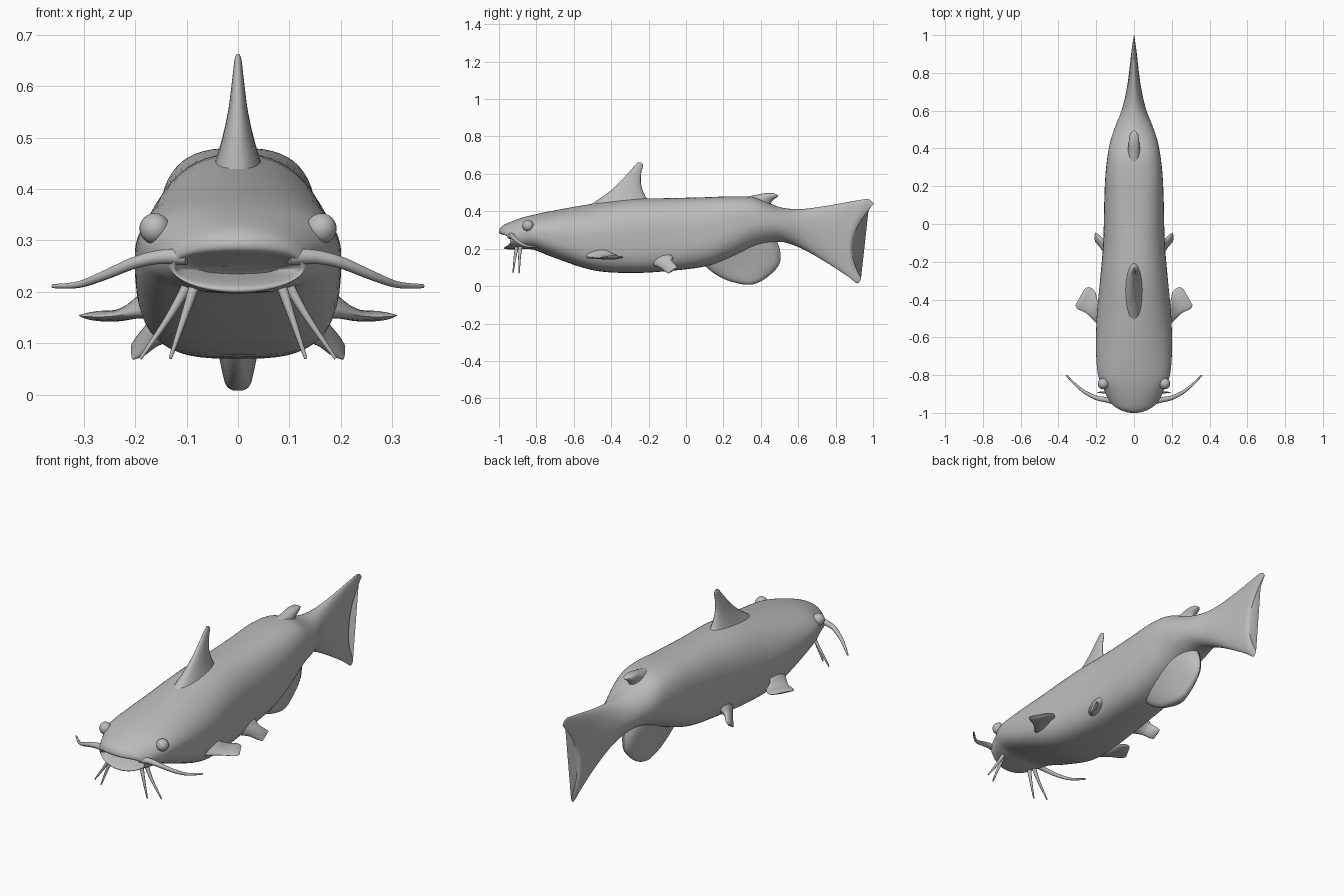
import bpy, bmesh, math
from mathutils import Vector

cube = bpy.data.objects.get("Cube")
if cube:
    bpy.data.objects.remove(cube, do_unlink=True)

SKIN = (0.5, 0.5, 0.5, 1)
skin = bpy.data.materials.new("grey skin")
skin.use_nodes = True
skin.diffuse_color = SKIN
skin.node_tree.nodes["Principled BSDF"].inputs["Base Color"].default_value = SKIN


def smooth_rows(rows, steps):
    """Catmull-Rom interpolation through rows of numbers."""
    out = []
    last = len(rows) - 1
    for i in range(last):
        quad = [rows[max(i - 1, 0)], rows[i], rows[i + 1], rows[min(i + 2, last)]]
        for s in range(steps):
            t = s / steps
            out.append([b + t / 2 * (c - a + t * (2*a - 5*b + 4*c - d + t * (3*(b - c) + d - a)))
                        for a, b, c, d in zip(*quad)])
    out.append(list(rows[-1]))
    return out


def finish(name, bm, mirrored):
    bmesh.ops.recalc_face_normals(bm, faces=bm.faces)
    mesh = bpy.data.meshes.new(name)
    bm.to_mesh(mesh)
    bm.free()
    obj = bpy.data.objects.new(name, mesh)
    bpy.context.collection.objects.link(obj)
    mesh.materials.append(skin)
    if mirrored:
        obj.modifiers.new("mirror", "MIRROR")
    bpy.ops.object.select_all(action="DESELECT")
    obj.select_set(True)
    bpy.context.view_layer.objects.active = obj
    bpy.ops.object.shade_smooth_by_angle(angle=math.radians(50))
    return obj


def loft(name, rings, mirrored=False):
    """Skin a list of closed rings and cap both ends."""
    bm = bmesh.new()
    loops = [[bm.verts.new(p) for p in ring] for ring in rings]
    n = len(loops[0])
    for a, b in zip(loops, loops[1:]):
        for i in range(n):
            j = (i + 1) % n
            bm.faces.new((a[i], a[j], b[j], b[i]))
    bm.faces.new(loops[0])
    bm.faces.new(loops[-1])
    return finish(name, bm, mirrored)


def angles(n):
    return [2 * math.pi * i / n for i in range(n)]


def fin(name, stations, normal, mirrored=False):
    """Stations: leading point, trailing point, half thickness."""
    normal = Vector(normal).normalized()
    rows = smooth_rows([(*lead, *trail, thick) for lead, trail, thick in stations], 5)
    rings = []
    for r in rows:
        lead, trail = Vector(r[:3]), Vector(r[3:6])
        mid, half = (lead + trail) / 2, (lead - trail) / 2
        rings.append([mid + half * math.cos(a) + normal * r[6] * math.sin(a) for a in angles(20)])
    return loft(name, rings, mirrored)


def barbel(name, points, root, tip):
    path = [Vector(p) for p in smooth_rows(points, 6)]
    rings = []
    for i, p in enumerate(path):
        ahead = path[min(i + 1, len(path) - 1)] - path[max(i - 1, 0)]
        turn = ahead.to_track_quat("Z", "Y")
        r = root + (tip - root) * i / (len(path) - 1)
        rings.append([p + turn @ Vector((r * math.cos(a), r * math.sin(a), 0)) for a in angles(10)])
    return loft(name, rings, True)


# Body with mouth pocket and forked tail:
# y, top, bottom, half width, roundness above, roundness below
BODY = [
    (-.90, .25, .235, .07, 2.5, 2),
    (-.95, .27, .222, .11, 2.5, 2),
    (-.982, .28, .21, .122, 2.5, 2),
    (-.985, .30, .2, .13, 2.3, 2),
    (-.965, .325, .197, .14, 2, 2),
    (-.9, .355, .197, .16, 2, 2.5),
    (-.82, .38, .195, .187, 2, 2.7),
    (-.7, .405, .15, .2, 2, 3),
    (-.5, .44, .085, .198, 2, 3.5),
    (-.3, .465, .07, .18, 2.2, 3.5),
    (-.1, .47, .08, .163, 2.4, 3.3),
    (.1, .475, .105, .158, 2.6, 3),
    (.25, .48, .155, .152, 2.8, 2.5),
    (.36, .475, .2, .14, 2.6, 2),
    (.44, .445, .228, .125, 2.2, 2),
    (.52, .418, .235, .098, 2, 2),
    (.62, .412, .2, .06, 2, 2),
    (.75, .43, .13, .035, 2, 2),
    (.88, .455, .055, .022, 2, 2),
    (.945, .465, .015, .016, 2, 2),
    (.97, .44, .04, .005, 2, 2),
]


def body_ring(row):
    y, top, bottom, width, above, below = row
    head = max(0, (-.8 - y) / .2)
    tail = max(0, (y - .6) / .35) ** 2
    ring = []
    for a in angles(56):
        c, s = math.cos(a), math.sin(a)
        power = 2 / (above if s > 0 else below)
        u = math.copysign(abs(c) ** power, c)
        v = math.copysign(abs(s) ** power, s)
        # jaw slopes back and curves round, tail edge is notched
        bend = head * (.05 * u * u - .015 * v) + tail * (.03 * v - .07 * (1 - v * v))
        ring.append((width * u, y + bend, (top + bottom) / 2 + (top - bottom) / 2 * v))
    return ring


loft("body", [body_ring(r) for r in smooth_rows(BODY, 4)])

# Eyes
bm = bmesh.new()
bmesh.ops.create_uvsphere(bm, u_segments=20, v_segments=12, radius=.03)
bmesh.ops.translate(bm, verts=bm.verts, vec=(.162, -.845, .323))
finish("eyes", bm, True)

# Whiskers
barbel("long_barbels", [(.1, -.94, .268), (.15, -.93, .268), (.2, -.92, .257),
                        (.26, -.89, .232), (.31, -.85, .214), (.36, -.8, .211)], .017, .004)
barbel("inner_chin_barbels", [(.085, -.905, .21), (.105, -.915, .15), (.132, -.925, .07)], .011, .003)
barbel("outer_chin_barbels", [(.1, -.885, .21), (.135, -.89, .15), (.19, -.892, .07)], .011, .003)

# Fins on the middle line
fin("dorsal_fin", [((0, -.52, .43), (0, -.19, .45), .05),
                   ((0, -.43, .49), (0, -.22, .485), .034),
                   ((0, -.36, .55), (0, -.24, .545), .02),
                   ((0, -.3, .615), (0, -.24, .6), .012),
                   ((0, -.265, .655), (0, -.23, .645), .007),
                   ((0, -.255, .663), (0, -.238, .66), .003)], (1, 0, 0))
fin("adipose_fin", [((0, .26, .465), (0, .45, .43), .035),
                    ((0, .36, .485), (0, .46, .455), .03),
                    ((0, .43, .498), (0, .485, .474), .025),
                    ((0, .47, .497), (0, .495, .484), .015)], (1, 0, 0))
fin("anal_fin", [((0, .04, .19), (0, .48, .25), .075),
                 ((0, .08, .13), (0, .503, .19), .058),
                 ((0, .14, .075), (0, .5, .12), .042),
                 ((0, .21, .035), (0, .455, .065), .032),
                 ((0, .28, .014), (0, .4, .025), .024),
                 ((0, .32, .008), (0, .36, .01), .012)], (1, 0, 0))

# Paired fins
fin("pectoral_fins", [((.15, -.57, .165), (.15, -.41, .19), .03),
                      ((.195, -.53, .16), (.19, -.41, .18), .02),
                      ((.25, -.475, .152), (.205, -.36, .158), .012),
                      ((.298, -.45, .152), (.235, -.335, .154), .01),
                      ((.31, -.43, .154), (.26, -.342, .154), .003)], (.2, 0, 1), True)
fin("pelvic_fins", [((.13, -.19, .12), (.13, -.06, .16), .035),
                    ((.165, -.14, .1), (.165, -.075, .135), .02),
                    ((.19, -.11, .077), (.19, -.055, .112), .014),
                    ((.205, -.095, .068), (.205, -.045, .1), .005)], (.7, 0, .7), True)
